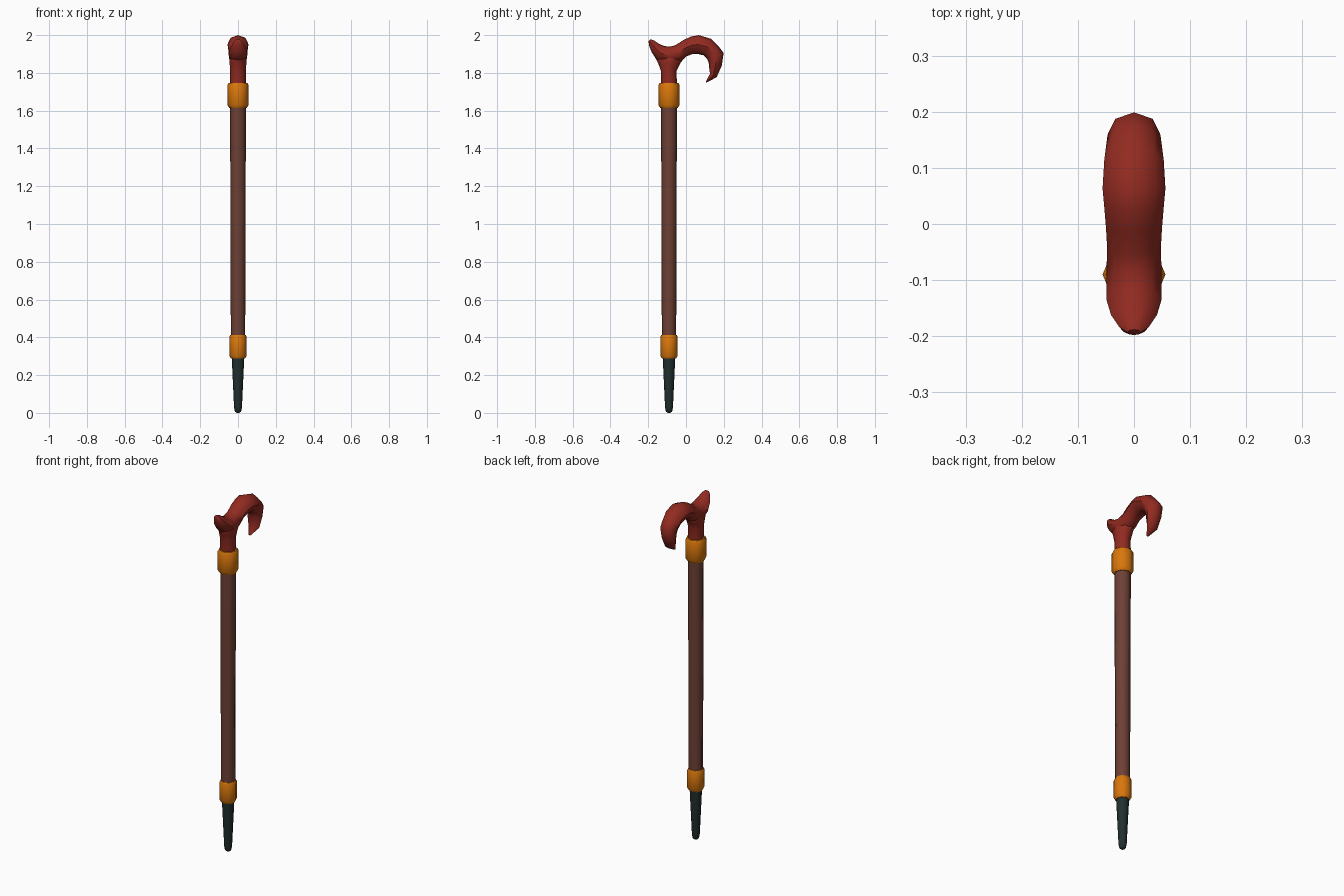
import bpy, bmesh, math
from mathutils import Vector

if "Cube" in bpy.data.objects:
    bpy.data.objects.remove(bpy.data.objects["Cube"])

AXIS_Y = -0.09
SIDES = 8


def material(name, hex_code):
    def lin(c):
        return c / 12.92 if c <= 0.04045 else ((c + 0.055) / 1.055) ** 2.4
    m = bpy.data.materials.new(name)
    m.diffuse_color = [lin(int(hex_code[i:i + 2], 16) / 255) for i in (0, 2, 4)] + [1]
    m.use_nodes = True
    m.node_tree.nodes["Principled BSDF"].inputs["Base Color"].default_value = m.diffuse_color
    return m


def tube(name, sections, mat, angle=50):
    """Loft 8-sided ellipses; a section is (upper yz, lower yz, half width in x)."""
    bm = bmesh.new()
    rings = []
    for a, b, w in sections:
        a, b = Vector((0, *a)), Vector((0, *b))
        mid, half = (a + b) / 2, (a - b) / 2
        rings.append([bm.verts.new(mid + half * math.cos(t) + Vector((w * math.sin(t), 0, 0)))
                      for t in (2 * math.pi * i / SIDES for i in range(SIDES))])
    for r, s in zip(rings, rings[1:]):
        for i in range(SIDES):
            j = (i + 1) % SIDES
            bm.faces.new((r[i], r[j], s[j], s[i]))
    bm.faces.new(rings[0])
    bm.faces.new(rings[-1])
    bmesh.ops.recalc_face_normals(bm, faces=bm.faces)
    me = bpy.data.meshes.new(name)
    bm.to_mesh(me)
    bm.free()
    me.materials.append(mat)
    ob = bpy.data.objects.new(name, me)
    bpy.context.collection.objects.link(ob)
    bpy.ops.object.select_all(action='DESELECT')
    ob.select_set(True)
    bpy.context.view_layer.objects.active = ob
    bpy.ops.object.shade_smooth_by_angle(angle=math.radians(angle))
    return ob


def turned(name, profile, mat, angle=35):
    """Upright part from (radius, z) pairs."""
    return tube(name, [((AXIS_Y + r, z), (AXIS_Y - r, z), r) for r, z in profile], mat, angle=max(angle, 46))


red = material("red wood", "922b21")
brown = material("brown wood", "6d4035")
brass = material("orange brass", "d9770c")
rubber = material("dark rubber", "22302f")

# Tip, collars and shaft
turned("rubber_tip", [(0.008, 0.0), (0.017, 0.008), (0.021, 0.03), (0.033, 0.29)], rubber)
turned("lower_collar", [(0.037, 0.287), (0.046, 0.302), (0.046, 0.402), (0.041, 0.412)], brass)
turned("shaft", [(0.038, 0.40), (0.042, 1.63)], brown)
turned("upper_collar", [(0.046, 1.614), (0.056, 1.63), (0.056, 1.735), (0.05, 1.746)], brass)

# Stem flaring up into the handle
tube("handle_stem", [((-0.048, 1.735), (-0.132, 1.735), 0.042),
                     ((-0.05, 1.81), (-0.133, 1.81), 0.042),
                     ((-0.032, 1.848), (-0.146, 1.848), 0.044),
                     ((-0.010, 1.878), (-0.161, 1.878), 0.045),
                     ((-0.020, 1.905), (-0.160, 1.905), 0.035)], red)

# Horn, saddle and hook as one lofted bar
tube("handle_hook", [((-0.188, 1.978), (-0.198, 1.968), 0.012),
                     ((-0.172, 1.973), (-0.196, 1.945), 0.026),
                     ((-0.142, 1.953), (-0.182, 1.910), 0.041),
                     ((-0.115, 1.942), (-0.155, 1.868), 0.049),
                     ((-0.085, 1.939), (-0.090, 1.845), 0.049),
                     ((-0.055, 1.947), (-0.025, 1.860), 0.048),
                     ((-0.015, 1.973), (0.003, 1.888), 0.050),
                     ((0.025, 1.992), (0.035, 1.900), 0.053),
                     ((0.067, 2.0), (0.060, 1.901), 0.056),
                     ((0.134, 1.980), (0.093, 1.893), 0.053),
                     ((0.177, 1.935), (0.113, 1.872), 0.049),
                     ((0.199, 1.905), (0.120, 1.855), 0.047),
                     ((0.190, 1.840), (0.122, 1.830), 0.042),
                     ((0.162, 1.777), (0.127, 1.795), 0.034),
                     ((0.107, 1.748), (0.105, 1.753), 0.006)], red)
